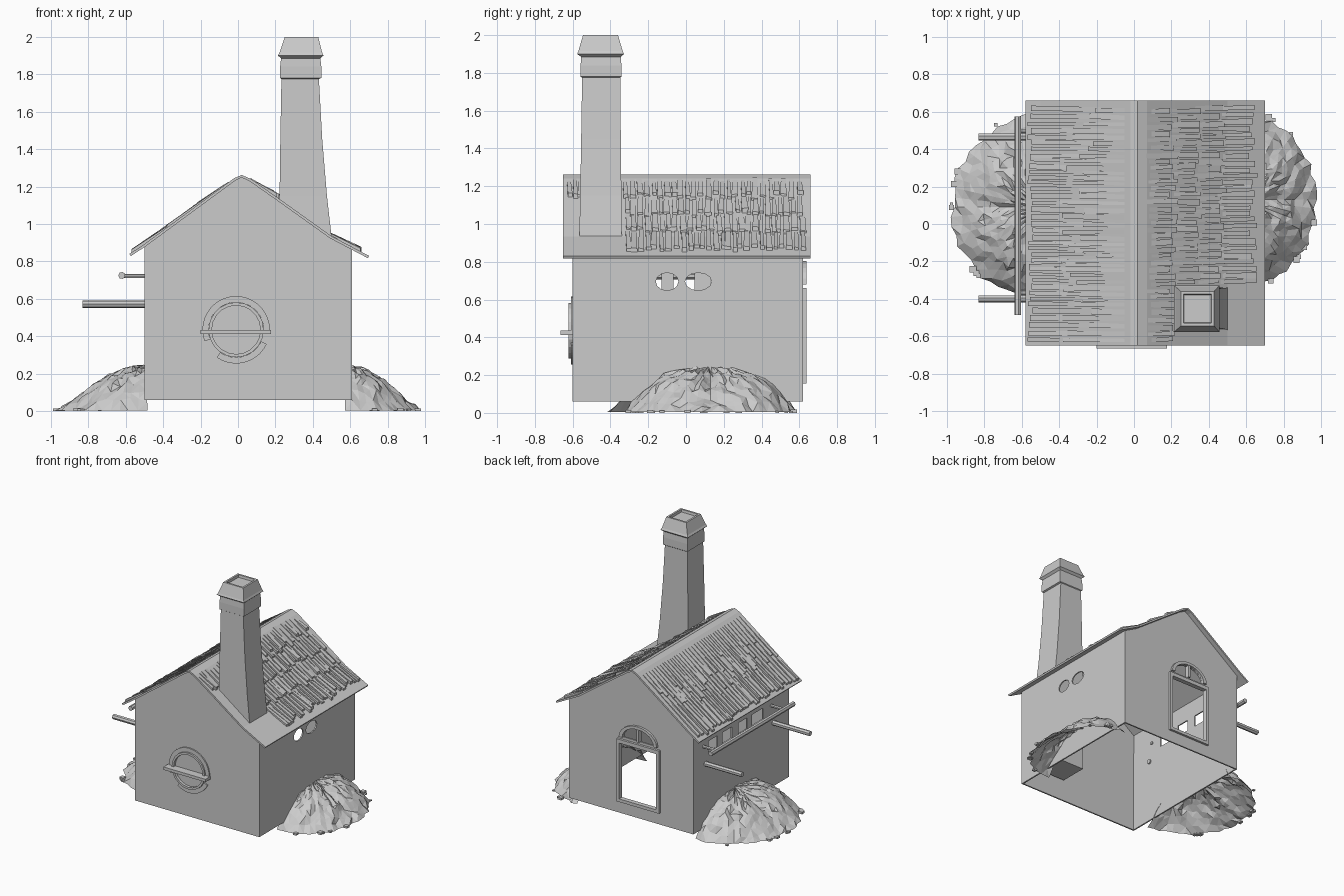
import bpy, bmesh, math, random
from mathutils import Vector

random.seed(4)
cube = bpy.data.objects.get("Cube")
if cube:
    bpy.data.objects.remove(cube, do_unlink=True)

stone = bpy.data.materials.new("plain_grey")
stone.use_nodes = True
stone.diffuse_color = (0.6, 0.6, 0.6, 1)
stone.node_tree.nodes["Principled BSDF"].inputs["Base Color"].default_value = (0.6, 0.6, 0.6, 1)


def finish(name, bm):
    bmesh.ops.recalc_face_normals(bm, faces=bm.faces)
    mesh = bpy.data.meshes.new(name)
    bm.to_mesh(mesh)
    bm.free()
    mesh.materials.append(stone)
    obj = bpy.data.objects.new(name, mesh)
    bpy.context.collection.objects.link(obj)
    return obj


def apply_modifiers(obj):
    bpy.context.view_layer.update()
    deps = bpy.context.evaluated_depsgraph_get()
    mesh = bpy.data.meshes.new_from_object(obj.evaluated_get(deps))
    obj.modifiers.clear()
    obj.data = mesh


def hexa(bm, low, high):
    """Solid between two loops of equal length."""
    a = [bm.verts.new(p) for p in low]
    b = [bm.verts.new(p) for p in high]
    n = len(a)
    bm.faces.new(a)
    bm.faces.new(b[::-1])
    for i in range(n):
        j = (i + 1) % n
        bm.faces.new((a[i], b[i], b[j], a[j]))


def add_box(bm, x0, x1, y0, y1, z0, z1):
    base = [(x0, y0), (x1, y0), (x1, y1), (x0, y1)]
    hexa(bm, [(x, y, z0) for x, y in base], [(x, y, z1) for x, y in base])


def box(name, *bounds):
    bm = bmesh.new()
    add_box(bm, *bounds)
    return finish(name, bm)


def log(name, p, q, r, sides=7):
    bm = bmesh.new()
    p, q = Vector(p), Vector(q)
    turn = (q - p).to_track_quat('Z', 'Y')
    ring = [turn @ Vector((r * math.cos(t), r * math.sin(t), 0))
            for t in (math.tau * i / sides for i in range(sides))]
    hexa(bm, [p + v for v in ring], [q + v for v in ring])
    return finish(name, bm)


def ring(name, c, r_out, r_in, y0, y1, a0=0, a1=360, squash=1, n=20):
    """Flat arc of trim on a gable, made of short blocks."""
    bm = bmesh.new()
    for i in range(n):
        t, u = (math.radians(a0 + (a1 - a0) * k / n) for k in (i, i + 1))
        pts = [(c[0] + r * math.cos(a), c[1] + squash * r * math.sin(a))
               for r, a in ((r_in, t), (r_out, t), (r_out, u), (r_in, u))]
        hexa(bm, [(x, y0, z) for x, z in pts], [(x, y1, z) for x, z in pts])
    return finish(name, bm)


# Roof outline shared by walls, sheet and shingles
ROOF = [(-0.58, 0.84), (-0.5, 0.893), (-0.02, 1.245), (0.02, 1.262), (0.07, 1.24),
        (0.22, 1.135), (0.5, 0.935), (0.7, 0.83)]


def roof_z(x):
    for (x0, z0), (x1, z1) in zip(ROOF, ROOF[1:]):
        if x <= x1:
            return z0 + (z1 - z0) * (x - x0) / (x1 - x0)
    return ROOF[-1][1]


# Walls: open shell with two gables
X0, X1, Y0, Y1, Z0 = -0.5, 0.61, -0.6, 0.62, 0.06
bm = bmesh.new()
gable = [(X0, Z0), (X1, Z0), (X1, roof_z(X1) - 0.01)]
gable += [(x, z - 0.01) for x, z in ROOF[::-1] if X0 < x < X1]
gable += [(X0, roof_z(X0) - 0.01)]
ends = [[bm.verts.new((x, y, z)) for x, z in gable] for y in (Y0, Y1)]
for e in ends:
    bm.faces.new(e)
for i in (1, len(gable) - 1):
    j = (i + 1) % len(gable)
    bm.faces.new((ends[0][i], ends[0][j], ends[1][j], ends[1][i]))
walls = finish("walls", bm)
solid = walls.modifiers.new("thickness", 'SOLIDIFY')
solid.thickness, solid.offset = 0.016, -1
apply_modifiers(walls)

# Openings: four left windows, two oval right windows, door and arched light
bm = bmesh.new()
for y0, y1 in ((-0.27, -0.13), (-0.065, 0.045), (0.13, 0.25), (0.31, 0.43)):
    add_box(bm, X0 - 0.1, X0 + 0.1, y0, y1, 0.65, 0.74)


def oval(cy, cz, ry, rz, n=12):
    pts = [(cy + ry * math.cos(math.tau * i / n), cz + rz * math.sin(math.tau * i / n))
           for i in range(n)]
    hexa(bm, [(X1 - 0.1, y, z) for y, z in pts], [(X1 + 0.1, y, z) for y, z in pts])


oval(-0.1, 0.695, 0.06, 0.047)
oval(0.065, 0.695, 0.07, 0.047)
add_box(bm, -0.18, 0.15, Y1 - 0.1, Y1 + 0.1, 0.18, 0.63)
arch = [(-0.015 + 0.14 * math.cos(math.pi * i / 10), 0.68 + 0.1 * math.sin(math.pi * i / 10))
        for i in range(11)]
hexa(bm, [(x, Y1 - 0.1, z) for x, z in arch], [(x, Y1 + 0.1, z) for x, z in arch])
cutter = finish("opening_cutter", bm)
cutter.hide_render = True
cut = walls.modifiers.new("openings", 'BOOLEAN')
cut.object, cut.operation, cut.solver = cutter, 'DIFFERENCE', 'EXACT'
apply_modifiers(walls)
bpy.data.objects.remove(cutter, do_unlink=True)

# Door frame and arch trim on the back gable
for name, b in {"door_jamb_right": (0.15, 0.175, 0.16, 0.66),
                "door_jamb_left": (-0.205, -0.18, 0.16, 0.66),
                "door_lintel": (-0.205, 0.175, 0.63, 0.66),
                "door_sill": (-0.205, 0.175, 0.155, 0.18),
                "arch_mullion": (-0.025, -0.005, 0.68, 0.78)}.items():
    box(name, b[0], b[1], Y1 - 0.02, Y1 + 0.018, b[2], b[3])
ring("arch_trim", (-0.015, 0.68), 0.17, 0.14, Y1 - 0.01, Y1 + 0.018, 0, 180, 0.73, 12)

# Round blind window with a cross bar on the front gable
ring("round_window_rim", (-0.01, 0.435), 0.147, 0.13, Y0 - 0.022, Y0 + 0.005)
ring("round_window_trim", (-0.01, 0.435), 0.18, 0.147, Y0 - 0.01, Y0 + 0.005, 0, 200)
ring("round_window_trim_lower", (-0.01, 0.435), 0.18, 0.147, Y0 - 0.01, Y0 + 0.005, 235, 335)
box("round_window_bar", -0.2, 0.175, -0.665, Y0, 0.412, 0.435)

# Roof sheet
bm = bmesh.new()
rows = [[bm.verts.new((x, y, z)) for x, z in ROOF] for y in (-0.65, 0.66)]
for i in range(len(ROOF) - 1):
    bm.faces.new((rows[0][i], rows[0][i + 1], rows[1][i + 1], rows[1][i]))
sheet = finish("roof_sheet", bm)
solid = sheet.modifiers.new("thickness", 'SOLIDIFY')
solid.thickness, solid.offset = 0.014, -1
apply_modifiers(sheet)


# Shingles: thin wedges lifted at the lower end
def shingle(bm, xa, xb, y, w, lift):
    skew = random.uniform(-0.006, 0.006)
    corners = [(xa, y), (xb, y + skew), (xb, y + skew + w), (xa, y + w * 0.8)]
    tops = [0.004, lift, lift * random.uniform(0.5, 1.2), 0.004]
    hexa(bm, [(x, v, roof_z(x) - 0.004) for x, v in corners],
         [(x, v, roof_z(x) + h) for (x, v), h in zip(corners, tops)])


bm = bmesh.new()
y = -0.63
while y < 0.62:
    w = random.uniform(0.018, 0.032)
    split = random.uniform(-0.4, -0.2)
    shingle(bm, -0.05, split, y, w, 0.014)
    shingle(bm, split + 0.03, random.uniform(-0.57, -0.54), y + 0.004, w, 0.016)
    y += w + random.uniform(0.004, 0.012)
finish("left_shingles", bm)

bm = bmesh.new()
for xa, xb in ((0.08, 0.215), (0.2, 0.345), (0.33, 0.475), (0.46, 0.64)):
    y = -0.63 if xa < 0.1 else -0.32
    while y < 0.62:
        w = random.uniform(0.02, 0.036)
        shingle(bm, xa + random.uniform(-0.015, 0.015), xb + random.uniform(-0.025, 0.02),
                y, w, random.uniform(0.012, 0.026))
        y += w + random.uniform(0.003, 0.012)
finish("right_shingles", bm)

# Chimney: square sections lofted upward, hollowed at the top (z, x range, y range)
SECTIONS = [(0.22, 0.22, 0.5, -0.565, -0.34), (0.93, 0.22, 0.5, -0.565, -0.34),
            (1.15, 0.222, 0.475, -0.56, -0.342), (1.45, 0.226, 0.45, -0.555, -0.345),
            (1.775, 0.232, 0.432, -0.55, -0.348), (1.78, 0.225, 0.445, -0.558, -0.342),
            (1.84, 0.225, 0.445, -0.558, -0.342), (1.885, 0.23, 0.44, -0.555, -0.345),
            (1.9, 0.213, 0.457, -0.576, -0.328), (1.915, 0.222, 0.45, -0.57, -0.335),
            (2.0, 0.25, 0.428, -0.545, -0.36), (2.0, 0.265, 0.413, -0.53, -0.375),
            (1.98, 0.268, 0.41, -0.527, -0.378)]
bm = bmesh.new()
loops = [[bm.verts.new(p) for p in ((a, c, z), (b, c, z), (b, d, z), (a, d, z))]
         for z, a, b, c, d in SECTIONS]
for lo, hi in zip(loops, loops[1:]):
    for i in range(4):
        j = (i + 1) % 4
        bm.faces.new((lo[i], lo[j], hi[j], hi[i]))
bm.faces.new(loops[0])
bm.faces.new(loops[-1])
finish("chimney", bm)

# Projecting logs and rail on the left wall
for tag, y in (("front", -0.4), ("back", 0.465)):
    log(tag + "_log", (-0.48, y, 0.572), (-0.83, y, 0.572), 0.02)
    log(tag + "_rail_stub", (-0.48, y + 0.03, 0.722), (-0.62, y + 0.03, 0.722), 0.012)
log("rail", (-0.62, -0.485, 0.725), (-0.62, 0.575, 0.725), 0.019)


# Rubble piles: half mounds against the side walls, steep along y and sloping outward
def pile(name, side, x, y, rx, ry, rings=11, spokes=30):
    bm = bmesh.new()
    grid = []
    for k in range(rings + 1):
        r = k / rings
        row = []
        for s in range(spokes + 1):
            a = math.radians(-92 + 184 * s / spokes)
            rr = r * random.uniform(0.96, 1.04)
            h = 0.235 * (1 - r ** (1.1 + 1.9 * abs(math.sin(a)))) + random.uniform(-0.012, 0.014)
            row.append(bm.verts.new((x + side * rx * rr * math.cos(a),
                                     y + ry * rr * math.sin(a),
                                     max(0.0, h) if k < rings else 0.004)))
        grid.append(row)
    for lo, hi in zip(grid, grid[1:]):
        for s in range(spokes):
            bm.faces.new((lo[s], hi[s], hi[s + 1], lo[s + 1]))
    bmesh.ops.remove_doubles(bm, verts=grid[0], dist=0.02)
    bmesh.ops.triangulate(bm, faces=bm.faces)
    # loose stones round the rim
    for _ in range(8):
        a = math.radians(random.uniform(-85, 85))
        px, py = x + side * rx * math.cos(a), y + ry * 1.04 * math.sin(a)
        d = random.uniform(0.008, 0.018)
        add_box(bm, px - d, px + d, py - d, py + d, 0.0, d)
    return finish(name, bm)


pile("left_rubble", -1, -0.5, 0.09, 0.475, 0.49)
pile("right_rubble", 1, 0.585, 0.13, 0.39, 0.45)
